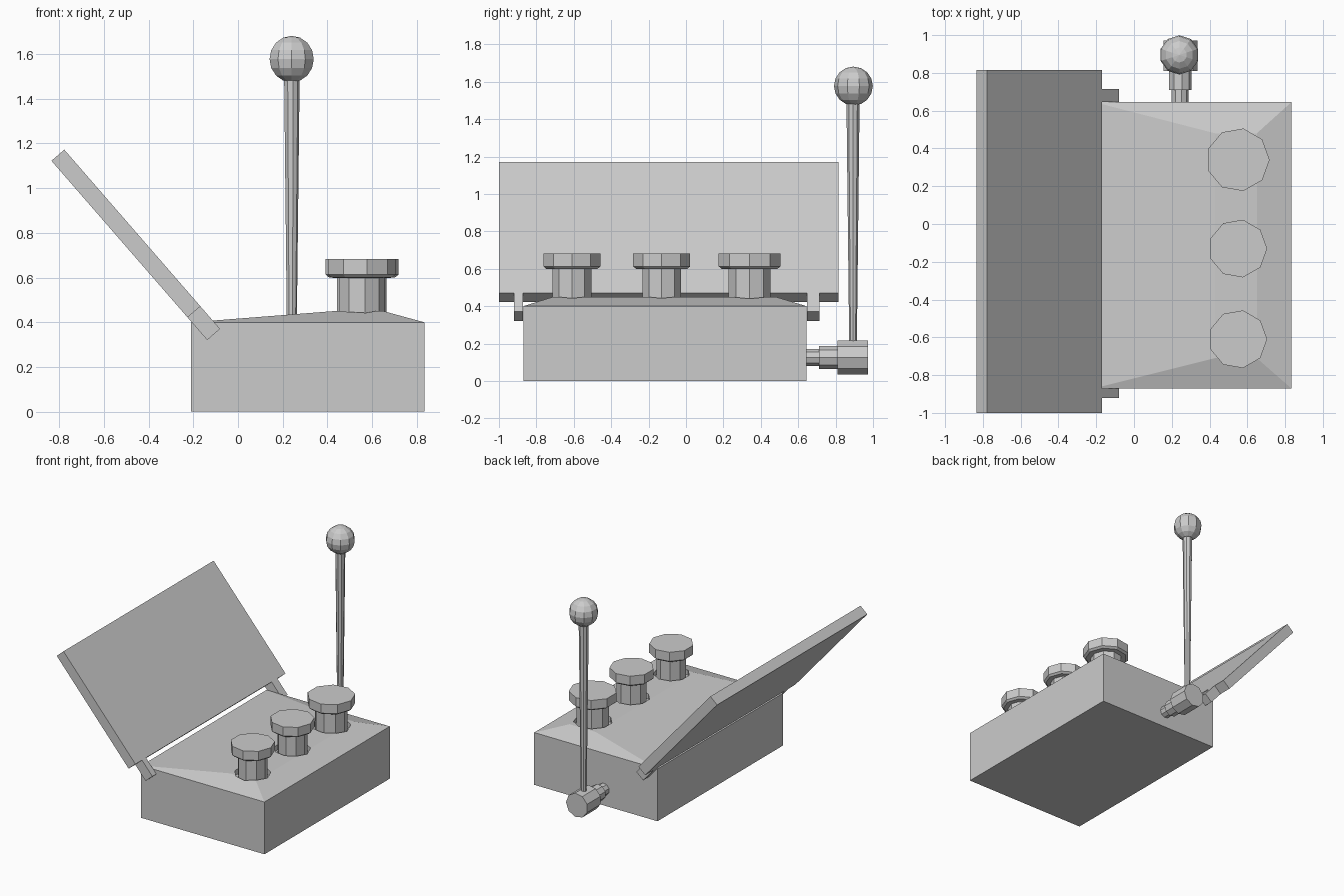
import bpy, bmesh
from math import sin, cos, pi
from mathutils import Vector, Matrix

if "Cube" in bpy.data.objects:
    bpy.data.objects.remove(bpy.data.objects["Cube"])


def make(name, bm):
    bmesh.ops.recalc_face_normals(bm, faces=bm.faces)
    me = bpy.data.meshes.new(name)
    bm.to_mesh(me)
    bm.free()
    ob = bpy.data.objects.new(name, me)
    bpy.context.collection.objects.link(ob)
    return ob


def lathe(name, profile, loc, n=9, rot=None):
    """Closed, capped solid of revolution from (radius, height) pairs."""
    bm = bmesh.new()
    rings = [[bm.verts.new((r * cos(2 * pi * i / n), r * sin(2 * pi * i / n), h))
              for i in range(n)] for r, h in profile]
    for a, b in zip(rings, rings[1:]):
        for i in range(n):
            j = (i + 1) % n
            bm.faces.new((a[i], a[j], b[j], b[i]))
    bm.faces.new(rings[0])
    bm.faces.new(rings[-1])
    m = Matrix.Translation(loc)
    if rot:
        m = m @ rot
    bm.transform(m)
    return make(name, bm)


def slanted_bar(name, near, far, y0, y1):
    """Bar in the plane of the lid, between two distances from its top edge."""
    bm = bmesh.new()
    profile = [top + along * near, top + along * far,
               top + along * far + thick, top + along * near + thick]
    face = bm.faces.new([bm.verts.new((p.x, y0, p.z)) for p in profile])
    res = bmesh.ops.extrude_face_region(bm, geom=[face])
    bmesh.ops.translate(bm, vec=(0, y1 - y0, 0),
                        verts=[v for v in res["geom"] if isinstance(v, bmesh.types.BMVert)])
    return make(name, bm)


# Body: box with a low hipped top
bm = bmesh.new()
x0, x1, y0, y1 = -0.21, 0.833, -0.87, 0.645
levels = [(x0, x1, y0, y1, 0), (x0, x1, y0, y1, 0.4), (0.43, 0.65, -0.71, 0.48, 0.45)]
rings = [[bm.verts.new(p) for p in ((a, c, z), (b, c, z), (b, d, z), (a, d, z))]
         for a, b, c, d, z in levels]
for lo, hi in zip(rings, rings[1:]):
    for i in range(4):
        j = (i + 1) % 4
        bm.faces.new((lo[i], lo[j], hi[j], hi[i]))
bm.faces.new(rings[0])
bm.faces.new(rings[-1])
body = make("body", bm)

# Push buttons, each sunk in a shallow recess
for k, (y, r) in enumerate([(0.34, 0.168), (-0.13, 0.155), (-0.61, 0.155)], 1):
    s = r * 0.68
    lathe(f"button_{k}", [(s, 0.38), (s, 0.598), (r * 0.9, 0.6), (r, 0.613), (r, 0.682)],
          (0.55, y, 0))
    cutter = lathe(f"recess_cutter_{k}", [(s + 0.022, 0.41), (s + 0.022, 0.55)], (0.55, y, 0))
    cutter.hide_render = True
    cutter.display_type = 'WIRE'
    mod = body.modifiers.new(f"recess_{k}", 'BOOLEAN')
    mod.operation = 'DIFFERENCE'
    mod.object = cutter

# Open lid with a lighter inset panel on the inside face
top = Vector((-0.777, 0, 1.172))
along = Vector((0.697, 0, -0.802)).normalized()
thick = Vector((-0.802, 0, -0.697)).normalized() * 0.076
lid = slanted_bar("lid", 0, 0.928, -1.0, 0.815)
pale = bpy.data.materials.new("pale_grey")
pale.diffuse_color = (0.9, 0.9, 0.9, 1)
pale.use_nodes = True
pale.node_tree.nodes["Principled BSDF"].inputs["Base Color"].default_value = pale.diffuse_color
bm = bmesh.new()
corners = [(0.093, -0.88), (0.85, -0.88), (0.85, 0.645), (0.093, 0.645)]
lift = thick.normalized() * -0.002
verts = [bm.verts.new(top + along * d + lift + Vector((0, y, 0))) for d, y in corners]
face = bm.faces.new(verts)
face.normal_update()
panel = make("lid_panel", bm)
if panel.data.polygons[0].normal.dot(thick) > 0:
    panel.data.flip_normals()
panel.data.materials.append(pale)

# Hinge arms on both sides of the body
slanted_bar("hinge_left", 0.92, 1.062, -0.92, -0.872)
slanted_bar("hinge_right", 0.92, 1.062, 0.647, 0.715)

# Lever: stepped pivot, tapered rod and ball knob
lathe("lever_pivot", [(0.046, 0.62), (0.046, 0.71), (0.062, 0.71), (0.062, 0.81),
                      (0.092, 0.81), (0.092, 0.972)],
      (0.243, 0, 0.125), 9, Matrix.Rotation(-pi / 2, 4, 'X'))
lathe("lever_rod", [(0.02, 0.13), (0.036, 1.52)], (0.24, 0.893, 0), 9)
bm = bmesh.new()
bmesh.ops.create_uvsphere(bm, u_segments=10, v_segments=8, radius=0.104,
                          matrix=Matrix.Translation((0.24, 0.895, 1.577)))
make("lever_knob", bm)
